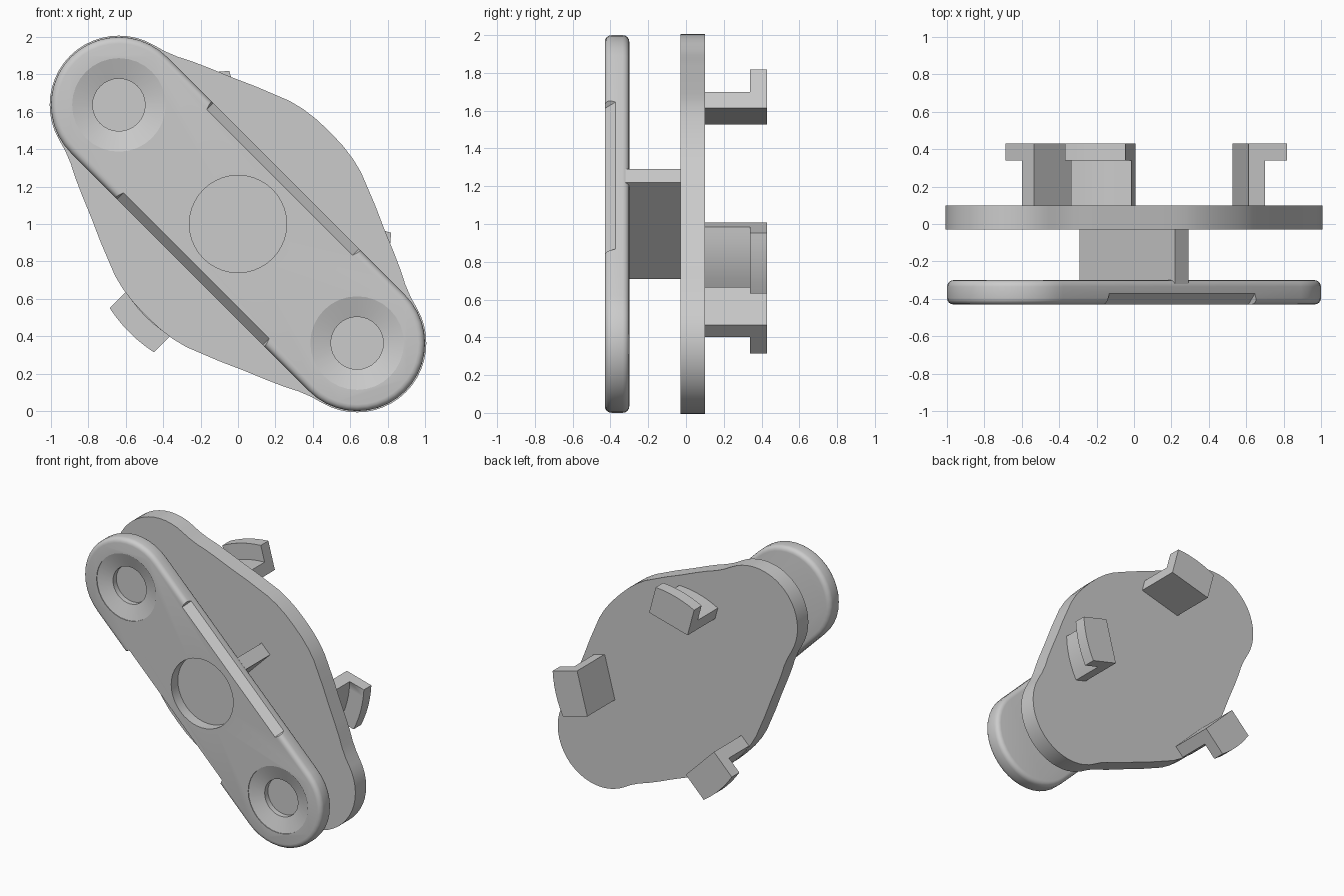
import bpy, bmesh, math
from mathutils import Vector

if "Cube" in bpy.data.objects:
    bpy.data.objects.remove(bpy.data.objects["Cube"])

S = math.sqrt(0.5)


def place(u, v, y):
    """Diagonal frame: u runs down the long axis, v across it, y is depth."""
    return Vector(((u + v) * S, y, 1 + (v - u) * S))


def finish(name, bm):
    bmesh.ops.recalc_face_normals(bm, faces=bm.faces[:])
    me = bpy.data.meshes.new(name)
    bm.to_mesh(me)
    bm.free()
    ob = bpy.data.objects.new(name, me)
    bpy.context.collection.objects.link(ob)
    return ob


def loft(name, rings):
    """Closed solid through rings of points with equal counts."""
    bm = bmesh.new()
    rows = [[bm.verts.new(p) for p in ring] for ring in rings]
    n = len(rows[0])
    for a, b in zip(rows, rows[1:]):
        for i in range(n):
            j = (i + 1) % n
            bm.faces.new((a[i], a[j], b[j], b[i]))
    bm.faces.new(rows[0])
    bm.faces.new(rows[-1])
    return finish(name, bm)


def slab(name, outline, y0, y1):
    return loft(name, [[place(u, v, y) for u, v in outline] for y in (y0, y1)])


def turned(name, u, profile, n=32):
    angles = [2 * math.pi * i / n for i in range(n)]
    return loft(name, [[place(u + r * math.cos(a), r * math.sin(a), y) for a in angles]
                       for r, y in profile])


def smooth(ob, angle=35):
    bpy.ops.object.select_all(action='DESELECT')
    ob.select_set(True)
    bpy.context.view_layer.objects.active = ob
    bpy.ops.object.shade_smooth_by_angle(angle=math.radians(angle))


def apply_modifiers(ob):
    bpy.context.view_layer.objects.active = ob
    for m in list(ob.modifiers):
        bpy.ops.object.modifier_apply(modifier=m.name)


def bevel(ob, width, segments):
    m = ob.modifiers.new("round", 'BEVEL')
    m.width, m.segments = width, segments
    m.limit_method, m.angle_limit = 'ANGLE', math.radians(50)
    apply_modifiers(ob)


def cut(ob, cutter):
    m = ob.modifiers.new("cut", 'BOOLEAN')
    m.operation, m.solver, m.object = 'DIFFERENCE', 'EXACT', cutter
    apply_modifiers(ob)
    bpy.data.objects.remove(cutter)


# front plate: rounded bar with rounded edges
R, U = 0.363, 0.9
half = [(U + R * math.cos(a), R * math.sin(a))
        for a in (math.pi * (i / 20 - 0.5) for i in range(21))]
stadium = half + [(-u, -v) for u, v in half]
plate = slab("front_plate", stadium, -0.43, -0.30)
bevel(plate, 0.035, 4)

# round recess in the middle and a dished hole at each end
cut(plate, turned("recess_cutter", 0, [(0.26, -0.6), (0.26, -0.35)], 40))
for s in (-1, 1):
    cut(plate, turned("dish_cutter", s * U,
                      [(0.25, -0.6), (0.25, -0.425), (0.14, -0.39), (0.14, -0.35)]))

# flat chamfer along the middle of both long edges
for s in (-1, 1):
    ends = [[place(e * h, s * v, y) for h, v, y in
             ((0.55, 0.275, -0.478), (0.55, 0.405, -0.322), (0.62, 0.43, -0.5))]
            for e in (-1, 1)]
    cut(plate, loft("chamfer_cutter", ends))
smooth(plate)

# crosswise web joining the plates
slab("web", [(-0.05, -0.36), (0.05, -0.36), (0.05, 0.36), (-0.05, 0.36)], -0.32, -0.01)

# back flange: wide belly blending into the rounded ends
side = [(0, .695), (.1, .692), (.19, .68), (.27, .66), (.34, .632), (.45, .588),
        (.58, .53), (.7, .48), (.79, .44), (.86, .404), (.93, .376)]
tip = [(U + 0.37 * math.cos(a), 0.37 * math.sin(a))
       for a in (math.radians(75 - 7.5 * i) for i in range(21))]
right_half = side + tip + [(u, -v) for u, v in reversed(side)]
outline = right_half + [(-u, -v) for u, v in right_half[1:-1]]
flange = slab("back_flange", outline, -0.03, 0.10)
smooth(flange)


# three hooked lugs on the back, evenly spaced, curved on the outside
def lug_outline(angle, outer, w=0.167, inner=0.59):
    pts = [(inner, -w), (inner, w)]
    for i in range(7):
        t = w - 2 * w * i / 6
        pts.append((math.sqrt(outer ** 2 - t ** 2), t))
    c, s = math.cos(angle), math.sin(angle)
    return [(d * c - t * s, 1 + d * s + t * c) for d, t in pts]


for i, deg in enumerate((105, 225, 345)):
    a = math.radians(deg)
    stem, lip = lug_outline(a, 0.70), lug_outline(a, 0.82)
    rings = [[Vector((x, y, z)) for x, z in ring]
             for ring, y in ((stem, 0.09), (stem, 0.34), (lip, 0.34), (lip, 0.43))]
    lug = loft(f"hooked_lug_{i + 1}", rings)
    # drop the zero-size faces where stem and lip share the inner wall
    bm = bmesh.new()
    bm.from_mesh(lug.data)
    bmesh.ops.remove_doubles(bm, verts=bm.verts[:], dist=1e-4)
    bmesh.ops.recalc_face_normals(bm, faces=bm.faces[:])
    bm.to_mesh(lug.data)
    bm.free()
    smooth(lug)
